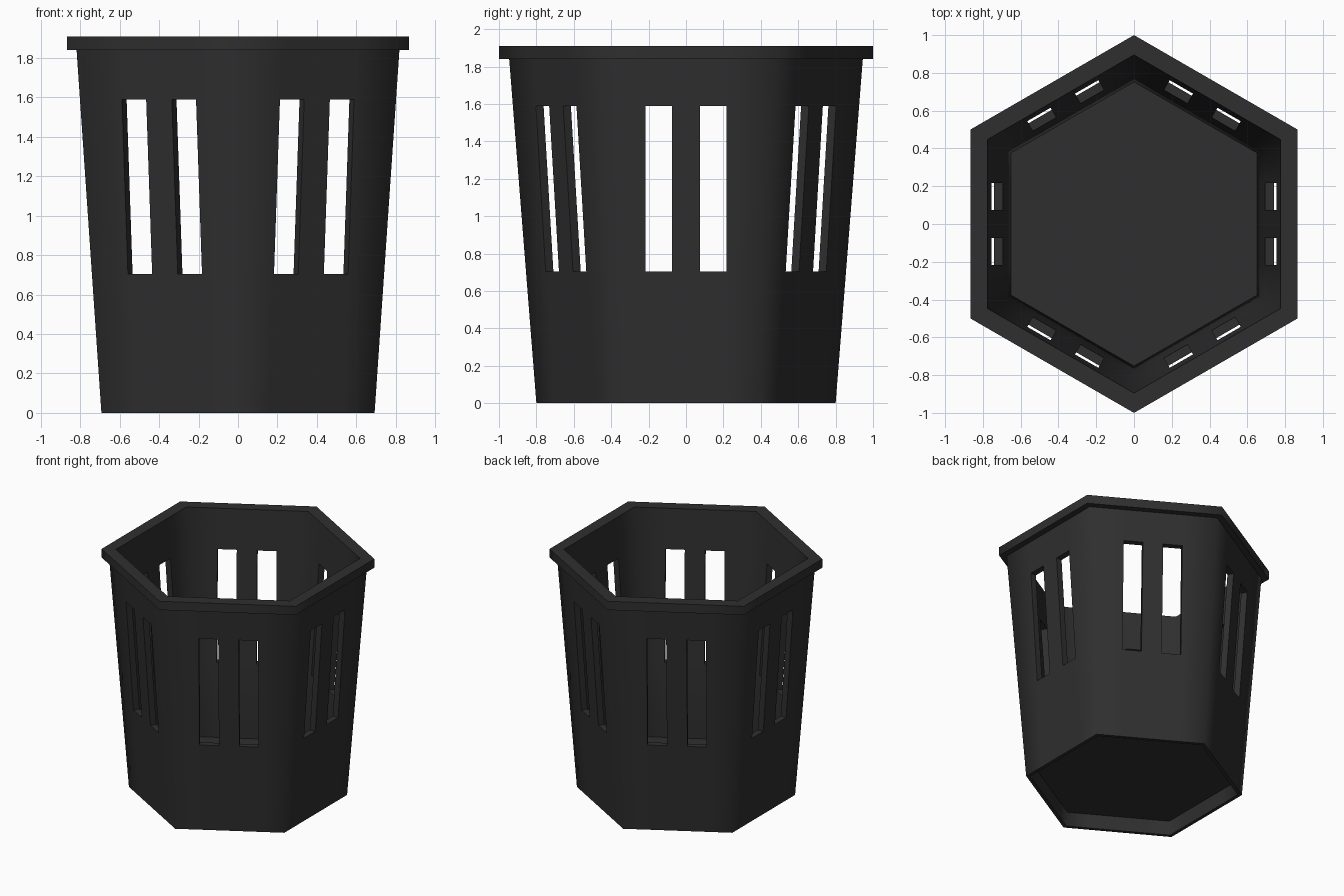
import bpy, bmesh, math
from mathutils import Vector

if "Cube" in bpy.data.objects:
    bpy.data.objects.remove(bpy.data.objects["Cube"])

mat = bpy.data.materials.new("charcoal_plastic")
mat.diffuse_color = (0.028, 0.028, 0.028, 1)
mat.use_nodes = True
mat.node_tree.nodes["Principled BSDF"].inputs["Base Color"].default_value = mat.diffuse_color

SLOT_IN, SLOT_OUT = 0.075, 0.217
APO = math.cos(math.pi / 6)


def outer(z):
    return 0.80 + 0.079 * z


def inner(z):
    return outer(z) - 0.055


# closed wall section as (corner radius, height), bottom outer edge -> rim -> inside
Z0, Z1 = 0.705, 1.59
section = [(outer(0), 0), (outer(Z0), Z0), (outer(Z1), Z1), (outer(1.84), 1.84),
           (1.0, 1.84), (1.0, 1.91), (0.895, 1.91),
           (inner(Z1), Z1), (inner(Z0), Z0), (0.752, 0.12), (0.77, 0)]
OUT_ROW, IN_ROW = 1, 7          # section spans that the slots pass through


def finish(bm, name):
    bmesh.ops.remove_doubles(bm, verts=bm.verts, dist=1e-4)
    bmesh.ops.recalc_face_normals(bm, faces=bm.faces)
    me = bpy.data.meshes.new(name)
    bm.to_mesh(me)
    bm.free()
    me.materials.append(mat)
    ob = bpy.data.objects.new(name, me)
    bpy.context.collection.objects.link(ob)
    bpy.ops.object.select_all(action='DESELECT')
    ob.select_set(True)
    bpy.context.view_layer.objects.active = ob
    bpy.ops.object.shade_smooth_by_angle(angle=math.radians(65))
    return ob


# six tapered walls with rim and two slots each
bm = bmesh.new()
n = len(section)
for k in range(6):
    a = math.radians(60 * k)
    normal = Vector((math.cos(a), math.sin(a), 0))
    along = Vector((-math.sin(a), math.cos(a), 0))
    grid = []
    for r, z in section:
        cols = (-r / 2, -SLOT_OUT, -SLOT_IN, SLOT_IN, SLOT_OUT, r / 2)
        grid.append([bm.verts.new(normal * r * APO + along * t + Vector((0, 0, z)))
                     for t in cols])
    for i in range(n):
        j = (i + 1) % n
        for c in range(5):
            if i in (OUT_ROW, IN_ROW) and c in (1, 3):
                continue
            bm.faces.new((grid[i][c], grid[i][c + 1], grid[j][c + 1], grid[j][c]))
    # slot linings: outer rows 1,2 joined to inner rows 8,7
    for c in (1, 3):
        o = [grid[1][c], grid[1][c + 1], grid[2][c + 1], grid[2][c]]
        q = [grid[8][c], grid[8][c + 1], grid[7][c + 1], grid[7][c]]
        for e in range(4):
            f = (e + 1) % 4
            bm.faces.new((o[e], o[f], q[f], q[e]))
finish(bm, "basket_wall")

# raised floor plate
bm = bmesh.new()
rings = [[bm.verts.new((r * math.cos(math.radians(30 + 60 * k)),
                        r * math.sin(math.radians(30 + 60 * k)), z)) for k in range(6)]
         for r, z in ((0.755, 0.108), (0.753, 0.12))]
for ring in rings:
    bm.faces.new(ring)
for k in range(6):
    m = (k + 1) % 6
    bm.faces.new((rings[0][k], rings[0][m], rings[1][m], rings[1][k]))
finish(bm, "basket_floor")
